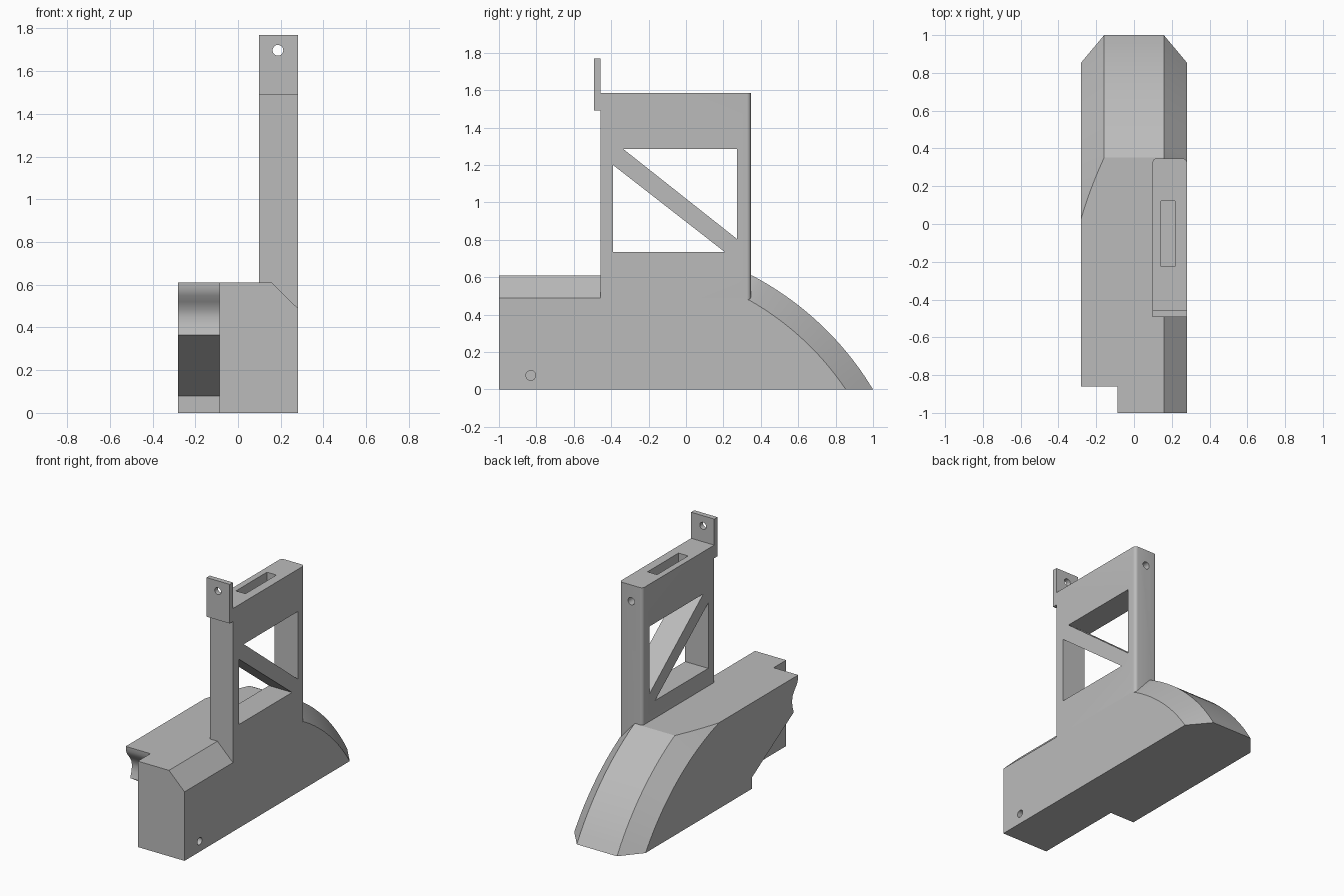
import bpy, bmesh
from math import sin, cos, asin, pi, radians

cube = bpy.data.objects.get("Cube")
if cube:
    bpy.data.objects.remove(cube)

grey = bpy.data.materials.new("plain_grey")
grey.use_nodes = True
grey.diffuse_color = (0.5, 0.5, 0.5, 1)
grey.node_tree.nodes["Principled BSDF"].inputs["Base Color"].default_value = (0.5, 0.5, 0.5, 1)


def finish(name, bm):
    bmesh.ops.remove_doubles(bm, verts=bm.verts, dist=0.0004)
    bmesh.ops.recalc_face_normals(bm, faces=bm.faces)
    mesh = bpy.data.meshes.new(name)
    bm.to_mesh(mesh)
    bm.free()
    mesh.materials.append(grey)
    obj = bpy.data.objects.new(name, mesh)
    bpy.context.collection.objects.link(obj)
    return obj


def prism(name, pts, axis, a, b):
    """Extrude a 2D outline from a to b along x, y or z."""
    place = {"x": lambda u, v, w: (w, u, v),
             "y": lambda u, v, w: (u, w, v),
             "z": lambda u, v, w: (u, v, w)}[axis]
    bm = bmesh.new()
    lo, hi = ([bm.verts.new(place(u, v, w)) for u, v in pts] for w in (a, b))
    bm.faces.new(lo)
    bm.faces.new(hi)
    for i in range(len(pts)):
        j = (i + 1) % len(pts)
        bm.faces.new((lo[i], lo[j], hi[j], hi[i]))
    return finish(name, bm)


def rect(u0, u1, v0, v1):
    return [(u0, v0), (u1, v0), (u1, v1), (u0, v1)]


def circle(u, v, r, n=24):
    return [(u + r * cos(2 * pi * i / n), v + r * sin(2 * pi * i / n)) for i in range(n)]


def activate(obj):
    bpy.ops.object.select_all(action="DESELECT")
    obj.select_set(True)
    bpy.context.view_layer.objects.active = obj


def cut(obj, cutters):
    activate(obj)
    for c in cutters:
        mod = obj.modifiers.new("cut", "BOOLEAN")
        mod.operation, mod.solver, mod.object = "DIFFERENCE", "EXACT", c
        bpy.ops.object.modifier_apply(modifier=mod.name)
        bpy.data.objects.remove(c)


# Curved tail: arcs about one centre, with a chamfer between two radii
CY, CZ = -0.413, -0.852
R_OUT, R_SIDE = 1.65, 1.527
TOP, EDGE, HALF, RIDGE = 0.61, 0.49, 0.28, 0.158
t_start = asin((TOP - CZ) / R_SIDE)
t_top = asin((TOP - CZ) / R_OUT)
t_side = asin(-CZ / R_SIDE)
t_end = asin(-CZ / R_OUT)
angles = [t_start + (t_top - t_start) * i / 6 for i in range(6)]
angles += [t_top + (t_side - t_top) * i / 16 for i in range(17)] + [t_end]


def polar(x, t, r):
    return (x, CY + r * cos(t), CZ + r * sin(t))


def chamfer_x(r):
    return HALF - (HALF - RIDGE) * (r - R_SIDE) / (R_OUT - R_SIDE)


def outer(x):
    return [polar(x, t, min(R_OUT, (TOP - CZ) / sin(t))) for t in angles]


def ridge():
    radii = [min(R_OUT, (TOP - CZ) / sin(t)) for t in angles]
    return [polar(-chamfer_x(r), t, r) for t, r in zip(angles, radii)]


def side(sign, top):
    pts = [polar(sign * HALF, t, min(R_SIDE, (top - CZ) / sin(t))) for t in angles[:-1]]
    return pts + [polar(sign * RIDGE, angles[-1], R_OUT)]


def loft(name, sections, side_index):
    """Skin equal-length sections; one end section has the chamfered tail tip."""
    bm = bmesh.new()
    rows = [[bm.verts.new(p) for p in s] for s in sections]
    n = len(rows[0])
    for a, b in zip(rows, rows[1:]):
        for i in range(n):
            j = (i + 1) % n
            bm.faces.new((a[i], a[j], b[j], b[i]))
    tip = rows[side_index]
    bm.faces.new(tip[:-1])
    bm.faces.new((tip[-2], tip[-1], tip[0]))
    bm.faces.new(rows[-1 if side_index == 0 else 0])
    return finish(name, bm)


# Main body with its chamfered long edge
STEP = -0.087


def front(x, top):
    return [(x, -1, 0), (x, -1, top)]


body = loft("main_body", [front(STEP, TOP) + outer(STEP),
                          front(RIDGE, TOP) + outer(RIDGE),
                          front(HALF, EDGE) + side(1, EDGE)], 2)
cut(body, [prism("pin_cutter", circle(-0.83, 0.075, 0.026), "x", 0.08, 0.4)])

# Side shoulder with an undercut, wavy front
nose = [(-0.34, 0), (-0.34, 0.08), (-0.81, 0.365), (-0.795, 0.41), (-0.79, 0.45),
        (-0.797, 0.485), (-0.82, 0.52), (-0.845, 0.55), (-0.858, 0.58), (-0.86, TOP)]


def nose_at(x):
    return [(x, y, z) for y, z in nose]


shoulder = loft("side_shoulder", [nose_at(-HALF) + side(-1, TOP),
                                  nose_at(-HALF) + ridge(),
                                  nose_at(STEP) + outer(STEP)], 0)

# Upright frame with rounded rear corners
X0, X1, Y0, Y1, R = 0.098, 0.28, -0.457, 0.347, 0.022
plan = [(X0, Y0), (X1, Y0)]
for cx, start in ((X1 - R, 0), (X0 + R, 90)):
    plan += [(cx + R * cos(radians(start + a)), Y1 - R + R * sin(radians(start + a)))
             for a in range(0, 91, 15)]
frame = prism("upright_frame", plan, "z", 0.47, 1.585)
cut(frame, [
    prism("upper_window", [(-0.335, 1.285), (0.272, 1.285), (0.272, 0.805)], "x", 0, 0.4),
    prism("lower_window", [(-0.39, 1.2), (-0.39, 0.735), (0.207, 0.735)], "x", 0, 0.4),
    prism("slot_cutter", rect(0.142, 0.217, -0.226, 0.122), "z", 1.4, 1.7),
    prism("rear_hole_cutter", circle(0.187, 1.47, 0.026), "y", 0.1, 0.5)])

# Mounting tab with a through hole
tab = prism("mounting_tab", rect(X0, X1, 1.492, 1.77), "y", -0.493, -0.457)
cut(tab, [prism("tab_hole_cutter", circle(0.187, 1.698, 0.025), "y", -0.6, -0.3)])

for part in (body, shoulder, frame, tab):
    activate(part)
    bpy.ops.object.shade_smooth_by_angle(angle=radians(25))
